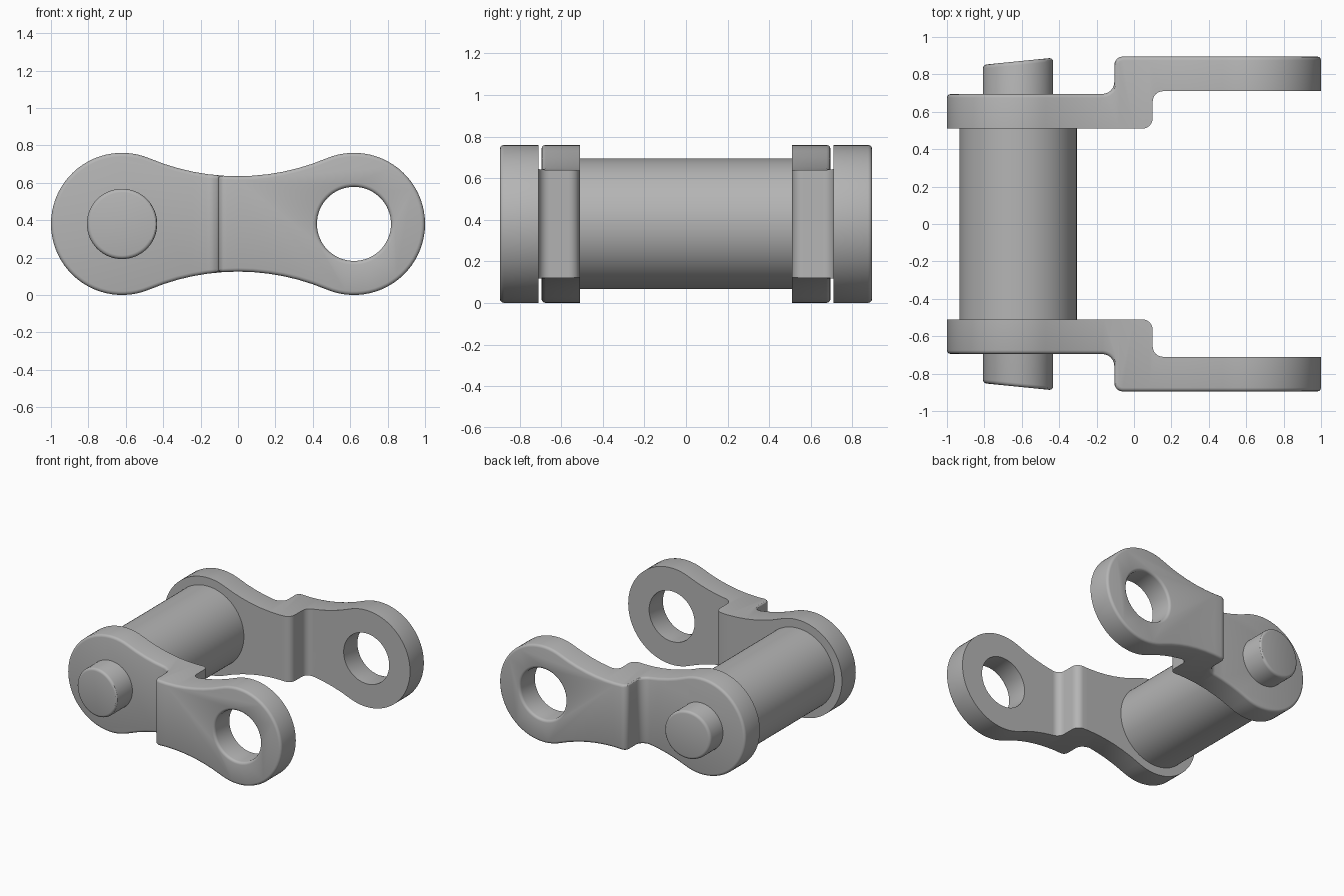
import bpy, bmesh
from math import sin, cos, pi, atan2, radians
from mathutils import Matrix, Vector

if "Cube" in bpy.data.objects:
    bpy.data.objects.remove(bpy.data.objects["Cube"], do_unlink=True)

HALF, MID = 0.62, 0.38          # hole spacing from the centre, axis height
steel = bpy.data.materials.new("grey_steel")
steel.use_nodes = True
steel.diffuse_color = (0.46, 0.46, 0.46, 1)
steel.node_tree.nodes["Principled BSDF"].inputs["Base Color"].default_value = steel.diffuse_color


def arc(cx, cy, r, a, b, n):
    return [(cx + r * cos(a + (b - a) * i / n), cy + r * sin(a + (b - a) * i / n))
            for i in range(n + 1)]


def add_object(name, bm):
    bmesh.ops.recalc_face_normals(bm, faces=bm.faces[:])
    me = bpy.data.meshes.new(name)
    bm.to_mesh(me)
    bm.free()
    me.materials.append(steel)
    ob = bpy.data.objects.new(name, me)
    bpy.context.collection.objects.link(ob)
    return ob


def prism(name, points, vector):
    """Extrude a closed loop of 3D points along a vector."""
    bm = bmesh.new()
    face = bm.faces.new([bm.verts.new(p) for p in points])
    ext = bmesh.ops.extrude_face_region(bm, geom=[face])
    bmesh.ops.translate(bm, vec=vector, verts=[v for v in ext["geom"] if isinstance(v, bmesh.types.BMVert)])
    return add_object(name, bm)


def cylinder_bm(x, r, depth, sides=64):
    bm = bmesh.new()
    bmesh.ops.create_cone(bm, cap_ends=True, segments=sides, radius1=r, radius2=r, depth=depth,
                          matrix=Matrix.Translation((x, 0, MID)) @ Matrix.Rotation(pi / 2, 4, "X"))
    return bm


def round_edges(bm, edges, width):
    bmesh.ops.bevel(bm, geom=edges, offset=width, segments=3, profile=0.5,
                    affect="EDGES", clamp_overlap=False)


def smooth(ob):
    bpy.ops.object.select_all(action="DESELECT")
    ob.select_set(True)
    bpy.context.view_layer.objects.active = ob
    bpy.ops.object.shade_smooth_by_angle(angle=radians(32))


# Waisted plate outline: two round ends joined by tangent hollow arcs
R_END, R_NECK, H = 0.38, 1.22, 1.475
t = atan2(H, HALF)              # direction from a right end centre to the top hollow centre
right_end = arc(HALF, 0, R_END, t - pi, pi - t, 1)
right_end = arc(HALF, 0, R_END, -(pi - t), pi - t, 40)
top_neck = arc(0, H, R_NECK, -t, -(pi - t), 12)
left_end = [(-x, -z) for x, z in right_end]
bottom_neck = [(-x, -z) for x, z in top_neck]
# the ends start and finish where the hollow arcs touch them
top_neck.sort(key=lambda p: -p[0])
bottom_neck.sort(key=lambda p: p[0])


def end_arc(sign):
    pts = arc(HALF, 0, R_END, -(pi - t), pi - t, 44)
    return [(sign * x, sign * z) for x, z in pts]


outline = end_arc(1) + top_neck[1:-1] + end_arc(-1) + bottom_neck[1:-1]

# Joggled slab section, seen from above
section = ([(-1.1, -0.695)] + arc(-0.17, -0.76, 0.065, pi / 2, 0, 6)
           + arc(-0.06, -0.85, 0.045, pi, 1.5 * pi, 6) + [(1.1, -0.895), (1.1, -0.71)]
           + arc(0.155, -0.655, 0.055, 1.5 * pi, pi, 6)
           + arc(0.045, -0.565, 0.055, 0, pi / 2, 6) + [(-1.1, -0.51)])

plate = prism("front_link_plate", [(x, -1.1, MID + z) for x, z in outline], Vector((0, 0.8, 0)))
slab = prism("slab_cutter", [(x, y, -0.2) for x, y in section], Vector((0, 0, 1.2)))
hole = add_object("hole_cutter", cylinder_bm(HALF, 0.198, 3))
for cutter, op in ((slab, "INTERSECT"), (hole, "DIFFERENCE")):
    mod = plate.modifiers.new(op.lower(), "BOOLEAN")
    mod.object, mod.operation, mod.solver = cutter, op, "EXACT"
    cutter.hide_render = True
bpy.context.view_layer.update()
shaped = bpy.data.meshes.new_from_object(plate.evaluated_get(bpy.context.evaluated_depsgraph_get()))
plate.modifiers.clear()
for cutter in (slab, hole):
    bpy.data.objects.remove(cutter, do_unlink=True)

# Round only the outward rims of the plate
bm = bmesh.new()
bm.from_mesh(shaped)
bmesh.ops.remove_doubles(bm, verts=bm.verts[:], dist=0.0005)
rims = []
for e in bm.edges:
    mid = (e.verts[0].co + e.verts[1].co) / 2
    outer = mid.y < (-0.6 if mid.x < 0 else -0.8)
    if outer and len(e.link_faces) == 2 and e.calc_face_angle() > 0.8:
        rims.append(e)
round_edges(bm, rims, 0.02)
bm.to_mesh(plate.data)
bm.free()
smooth(plate)

# Mirrored plate on the back
back = plate.copy()
back.name = "back_link_plate"
back.data = plate.data.copy()
bpy.context.collection.objects.link(back)
back.data.transform(Matrix.Scale(-1, 4, (0, 1, 0)))
back.data.flip_normals()
smooth(back)

# Roller between the plates
smooth(add_object("roller", cylinder_bm(-HALF, 0.314, 1.03, 80)))

# Pin with rounded, slanted ends
bm = cylinder_bm(-HALF, 0.188, 1.74)
round_edges(bm, [e for e in bm.edges if abs(e.verts[0].co.y - e.verts[1].co.y) < 0.01], 0.02)
for v in bm.verts:
    v.co.y += (1 if v.co.y > 0 else -1) * 0.1 * (v.co.x + HALF)
smooth(add_object("pin", bm))
